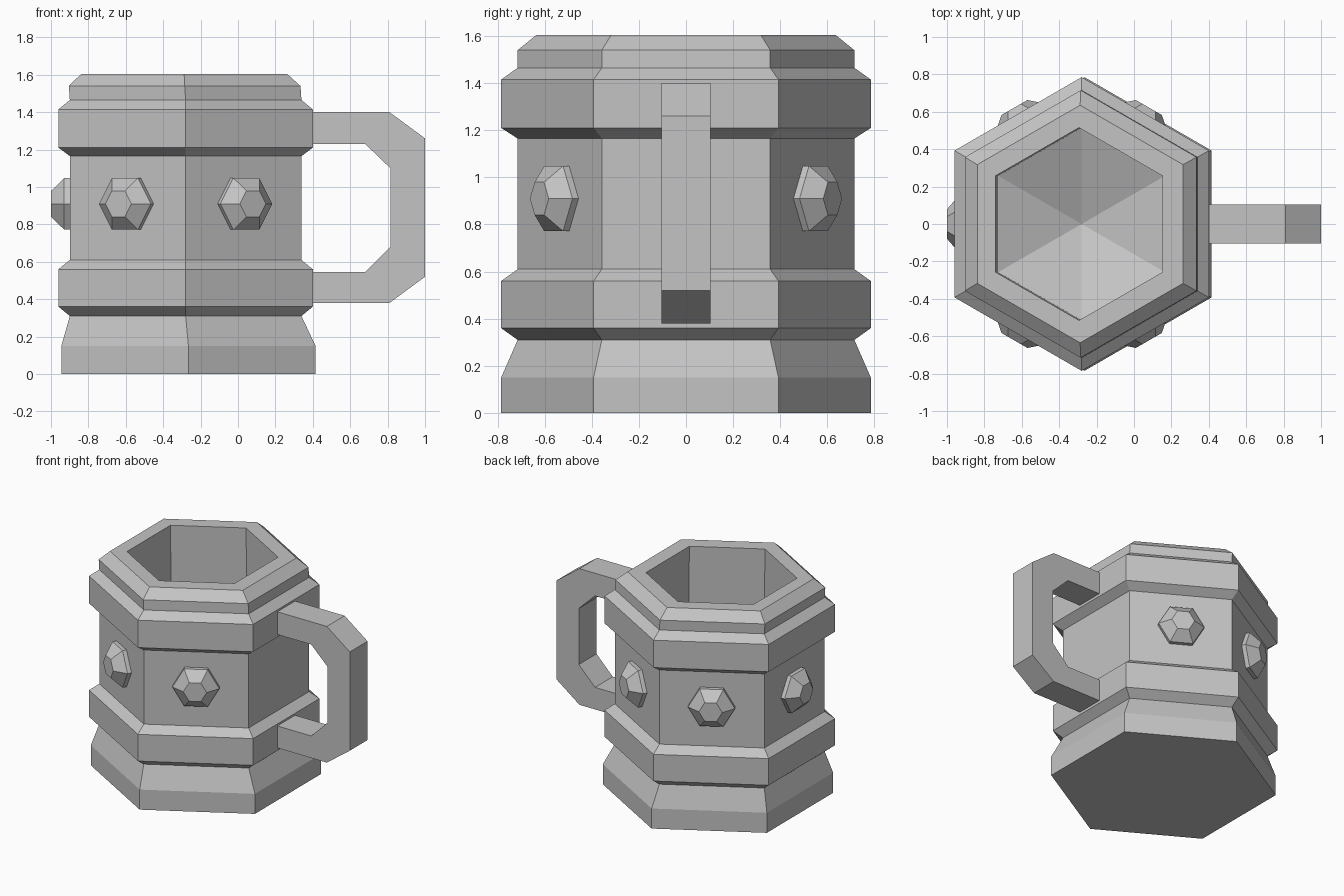
import bpy, bmesh
from math import cos, sin, pi, radians
from mathutils import Matrix, Vector

cube = bpy.data.objects.get("Cube")
if cube:
    bpy.data.objects.remove(cube, do_unlink=True)

CENTRE = -0.28      # x of the mug's axis
APOTHEM = 0.619     # axis to the flat of the body wall

stone = bpy.data.materials.new("plain grey")
stone.use_nodes = True
grey = (0.55, 0.55, 0.55, 1)
stone.diffuse_color = grey
stone.node_tree.nodes["Principled BSDF"].inputs["Base Color"].default_value = grey


def finish(name, bm):
    bmesh.ops.recalc_face_normals(bm, faces=bm.faces[:])
    mesh = bpy.data.meshes.new(name)
    bm.to_mesh(mesh)
    bm.free()
    mesh.materials.append(stone)
    obj = bpy.data.objects.new(name, mesh)
    bpy.context.collection.objects.link(obj)
    return obj


def hex_loft(bm, rings, turn):
    """Skin hexagons given as (radius, height, x shift); return the loops."""
    loops = [[bm.verts.new((r * cos(turn + i * pi / 3) + dx,
                            r * sin(turn + i * pi / 3), z)) for i in range(6)]
             for r, z, dx in rings]
    for a, b in zip(loops, loops[1:]):
        for i in range(6):
            j = (i + 1) % 6
            bm.faces.new((a[i], a[j], b[j], b[i]))
    return loops


# Mug body: outside from foot to rim, then down the inside wall
bm = bmesh.new()
NARROW, WIDE = 0.715, 0.785
loops = hex_loft(bm, [
    (WIDE, 0, 0.015), (WIDE, 0.15, 0.015), (NARROW, 0.31, 0),
    (WIDE, 0.36, 0), (WIDE, 0.56, 0), (NARROW, 0.61, 0),
    (NARROW, 1.165, 0), (WIDE, 1.21, 0), (WIDE, 1.415, 0),
    (NARROW, 1.465, 0), (NARROW, 1.54, -0.005), (0.635, 1.605, -0.008),
    (0.515, 1.605, -0.014), (0.515, 0.42, 0)], pi / 6)
bm.faces.new(loops[0])
# Sunken floor meeting in a point
tip = bm.verts.new((0, 0, 0.22))
for i in range(6):
    bm.faces.new((loops[-1][i], loops[-1][(i + 1) % 6], tip))
body = finish("mug_body", bm)
body.location.x = CENTRE

# Handle: angular outline extruded across y, ends sunk in the two bands
outline = [(0.36, 1.4), (0.81, 1.4), (1, 1.26), (1, 0.52), (0.81, 0.38),
           (0.36, 0.38), (0.36, 0.545), (0.68, 0.545), (0.815, 0.68),
           (0.815, 1.1), (0.68, 1.23), (0.36, 1.23)]
bm = bmesh.new()
face = bm.faces.new([bm.verts.new((x, -0.105, z)) for x, z in outline])
side = bmesh.ops.extrude_face_region(bm, geom=[face])
moved = [v for v in side["geom"] if isinstance(v, bmesh.types.BMVert)]
bmesh.ops.translate(bm, verts=moved, vec=(0, 0.21, 0))
finish("handle", bm)

# Studs: faceted hexagons on every wall except the handle's
for n in range(1, 6):
    bm = bmesh.new()
    loops = hex_loft(bm, [(0.16, -0.02, 0), (0.16, 0.03, 0), (0.08, 0.1, 0)], 0)
    bm.faces.new(loops[0])
    bm.faces.new(loops[-1])
    stud = finish(f"stud_{n}", bm)
    angle = radians(60 * n)
    out = Vector((cos(angle), sin(angle), 0))
    up = Vector((0, 0, 1))
    across = up.cross(out)
    place = Matrix((across, up, out)).transposed().to_4x4()
    place.translation = out * APOTHEM + Vector((CENTRE, 0, 0.91))
    stud.matrix_world = place
